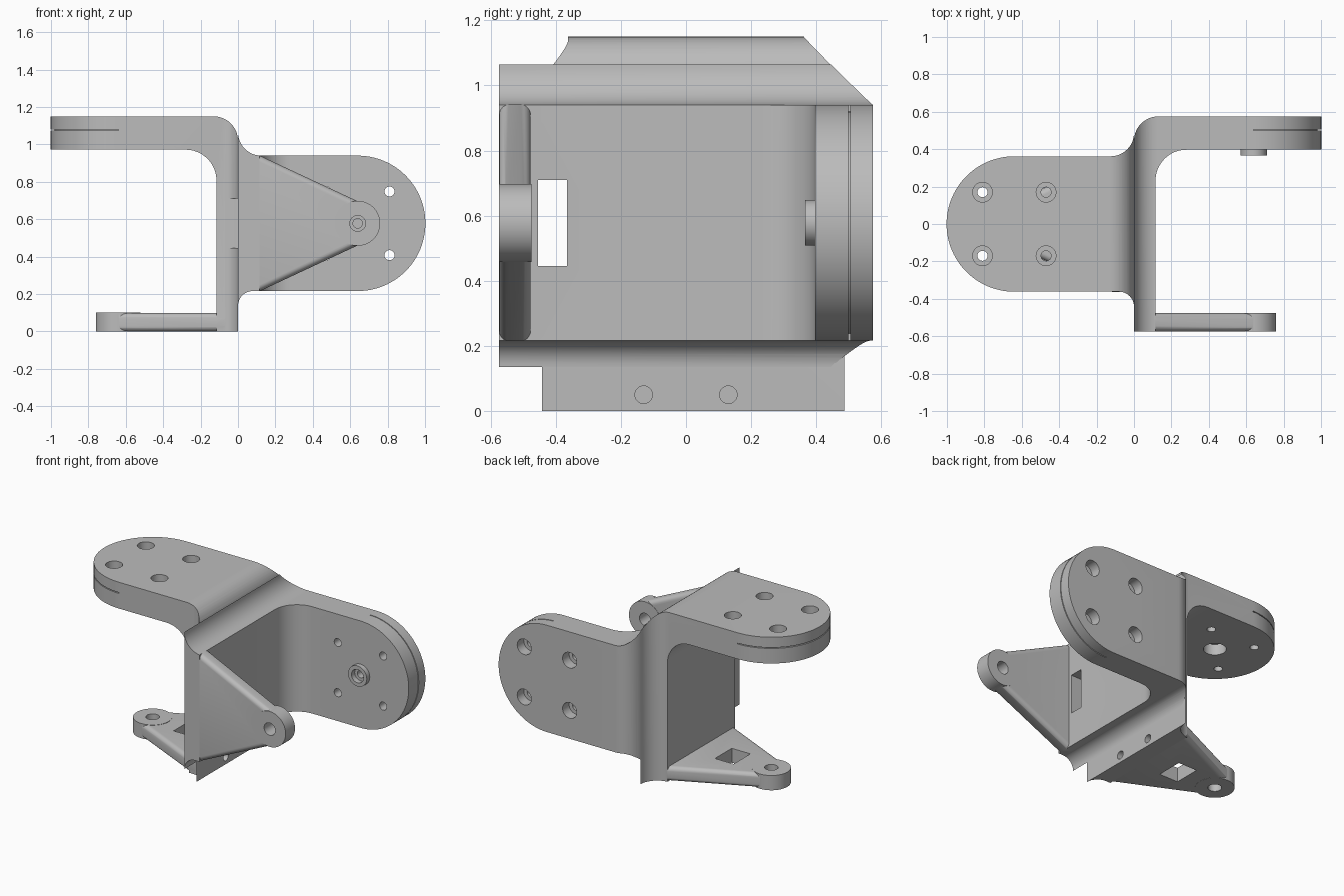
import bpy, bmesh
from math import cos, sin, radians
from mathutils import Matrix

cube = bpy.data.objects.get("Cube")
if cube:
    bpy.data.objects.remove(cube, do_unlink=True)

grey = bpy.data.materials.new("bracket_grey")
grey.use_nodes = True
grey.diffuse_color = (0.5, 0.5, 0.5, 1)
grey.node_tree.nodes["Principled BSDF"].inputs["Base Color"].default_value = (0.5, 0.5, 0.5, 1)

# Local axes of one bracket: u along the arms, v across them, w from thin arm to thick arm
HALF = 0.575      # half height of the bracket
WALL = 0.115      # wall thickness
PIVOT = 0.64      # distance of the pivot from the wall back
DISC = 0.362      # radius of the thick arm end
BOSS = 0.12       # radius of the thin arm end


def arc(cx, cy, r, start, end, n=12):
    angles = [radians(start + (end - start) * i / n) for i in range(n + 1)]
    return [(cx + r * cos(a), cy + r * sin(a)) for a in angles]


def prism(name, points, axis, lo, hi):
    """Extrude a flat outline along the named axis."""
    place = {"u": lambda a, b, h: (h, a, b),
             "v": lambda a, b, h: (a, h, b),
             "w": lambda a, b, h: (a, b, h)}[axis]
    bm = bmesh.new()
    bottom = [bm.verts.new(place(a, b, lo)) for a, b in points]
    top = [bm.verts.new(place(a, b, hi)) for a, b in points]
    bm.faces.new(bottom)
    bm.faces.new(top)
    for i in range(len(points)):
        j = (i + 1) % len(points)
        bm.faces.new((bottom[i], bottom[j], top[j], top[i]))
    bmesh.ops.recalc_face_normals(bm, faces=bm.faces)
    mesh = bpy.data.meshes.new(name)
    bm.to_mesh(mesh)
    bm.free()
    obj = bpy.data.objects.new(name, mesh)
    bpy.context.collection.objects.link(obj)
    return obj


def cylinder(name, a, b, r, axis, lo, hi, n=40):
    return prism(name, arc(a, b, r, 0, 360, n)[:-1], axis, lo, hi)


def box(name, u, v, w):
    return prism(name, [(u[0], v[0]), (u[1], v[0]), (u[1], v[1]), (u[0], v[1])], "w", *w)


def combine(obj, other, operation):
    """Apply a boolean and remove the second object."""
    mod = obj.modifiers.new("boolean", "BOOLEAN")
    mod.operation = operation
    mod.solver = "EXACT"
    mod.object = other
    other.hide_render = True
    bpy.context.view_layer.update()
    result = bpy.data.meshes.new_from_object(
        obj.evaluated_get(bpy.context.evaluated_depsgraph_get()))
    obj.modifiers.clear()
    obj.data = result
    bpy.data.objects.remove(other, do_unlink=True)


def thin_arm():
    # Tapered plate with rounded long edges
    plate = prism("thin_arm", [(0.06, -0.363), (WALL, -0.363), (PIVOT, -0.118),
                               (PIVOT, 0.118), (WALL, 0.363), (0.06, 0.363)],
                  "w", -HALF + 0.001, -0.477)
    bm = bmesh.new()
    bm.from_mesh(plate.data)
    slanted = []
    for e in bm.edges:
        d = e.verts[0].co - e.verts[1].co
        if abs(d.x) > 0.01 and abs(d.z) < 0.001:
            slanted.append(e)
    bmesh.ops.bevel(bm, geom=slanted, offset=0.03, segments=5, profile=0.5, affect="EDGES")
    bm.to_mesh(plate.data)
    bm.free()
    combine(plate, cylinder("boss", PIVOT, 0, BOSS, "w", -HALF, -0.475, 64), "UNION")
    return plate


def bracket(name):
    # Wall and thick arm from the side profile
    side = [(0, -HALF)] + arc(0.13, 0.445, 0.13, 180, 90) + [(1.05, HALF), (1.05, 0.397)]
    side += arc(0.28, 0.232, 0.165, 90, 180) + [(WALL, -HALF)]
    body = prism(name, side, "v", -0.7, 0.7)
    # Rounded plan outline flaring out at the wall
    plan = arc(0.125, DISC + 0.125, 0.125, 180, 270)
    plan += arc(PIVOT, 0, DISC, 90, -90, 48)
    plan += arc(0.08, -DISC - 0.08, 0.08, 90, 180)
    combine(body, prism("plan_outline", plan, "w", -0.7, 0.7), "INTERSECT")
    combine(body, thin_arm(), "UNION")
    # Pivot hole in the thin arm
    combine(body, cylinder("pivot_hole", PIVOT, 0, 0.042, "w", -0.7, -0.4), "DIFFERENCE")
    # Four counterbored screw holes in the thick arm
    for du in (-0.17, 0.17):
        for v in (-0.17, 0.17):
            for r, lo in ((0.027, 0.3), (0.053, 0.505)):
                combine(body, cylinder("screw_hole", PIVOT + du, v, r, "w", lo, 0.7, 24),
                        "DIFFERENCE")
    # Fine seam around the disc end
    seam = arc(PIVOT, 0, 0.42, 90, -90, 32) + arc(PIVOT, 0, DISC - 0.02, -90, 90, 32)
    combine(body, prism("seam", seam, "w", 0.499, 0.505), "DIFFERENCE")
    return body


def finish(obj, matrix):
    obj.data.transform(matrix)
    obj.data.flip_normals()
    obj.data.materials.clear()
    obj.data.materials.append(grey)
    bpy.ops.object.select_all(action="DESELECT")
    obj.select_set(True)
    bpy.context.view_layer.objects.active = obj
    bpy.ops.object.shade_smooth_by_angle(angle=radians(30))


# Bracket with level arms: socket, window in the thin arm, cable slot and two blind holes
level = bracket("level_bracket")
combine(level, cylinder("socket", PIVOT, 0, 0.07, "w", 0.3, 0.47), "DIFFERENCE")
combine(level, box("window", (0.28, 0.42), (-0.09, 0.09), (-0.7, -0.4)), "DIFFERENCE")
combine(level, box("slot", (-0.1, 0.3), (-0.455, -0.365), (-0.13, 0.135)), "DIFFERENCE")
for v in (-0.13, 0.13):
    combine(level, cylinder("blind_hole", v, 0.05 - HALF, 0.027, "u", -0.1, 0.12, 24),
            "DIFFERENCE")

# Bracket with upright arms: hollow pin and cable slot
upright = bracket("upright_bracket")
combine(upright, cylinder("pin", PIVOT, 0, 0.07, "w", 0.365, 0.42), "UNION")
for r, hi in ((0.045, 0.4), (0.025, 0.46)):
    combine(upright, cylinder("pin_hole", PIVOT, 0, r, "w", 0.3, hi), "DIFFERENCE")
combine(upright, box("slot", (-0.1, 0.3), (-0.133, 0.132), (-0.455, -0.365)), "DIFFERENCE")

finish(level, Matrix(((-1, 0, 0, 0), (0, 1, 0, 0), (0, 0, 1, HALF), (0, 0, 0, 1))))
finish(upright, Matrix(((1, 0, 0, 0), (0, 0, 1, 0), (0, 1, 0, 0.578), (0, 0, 0, 1))))
